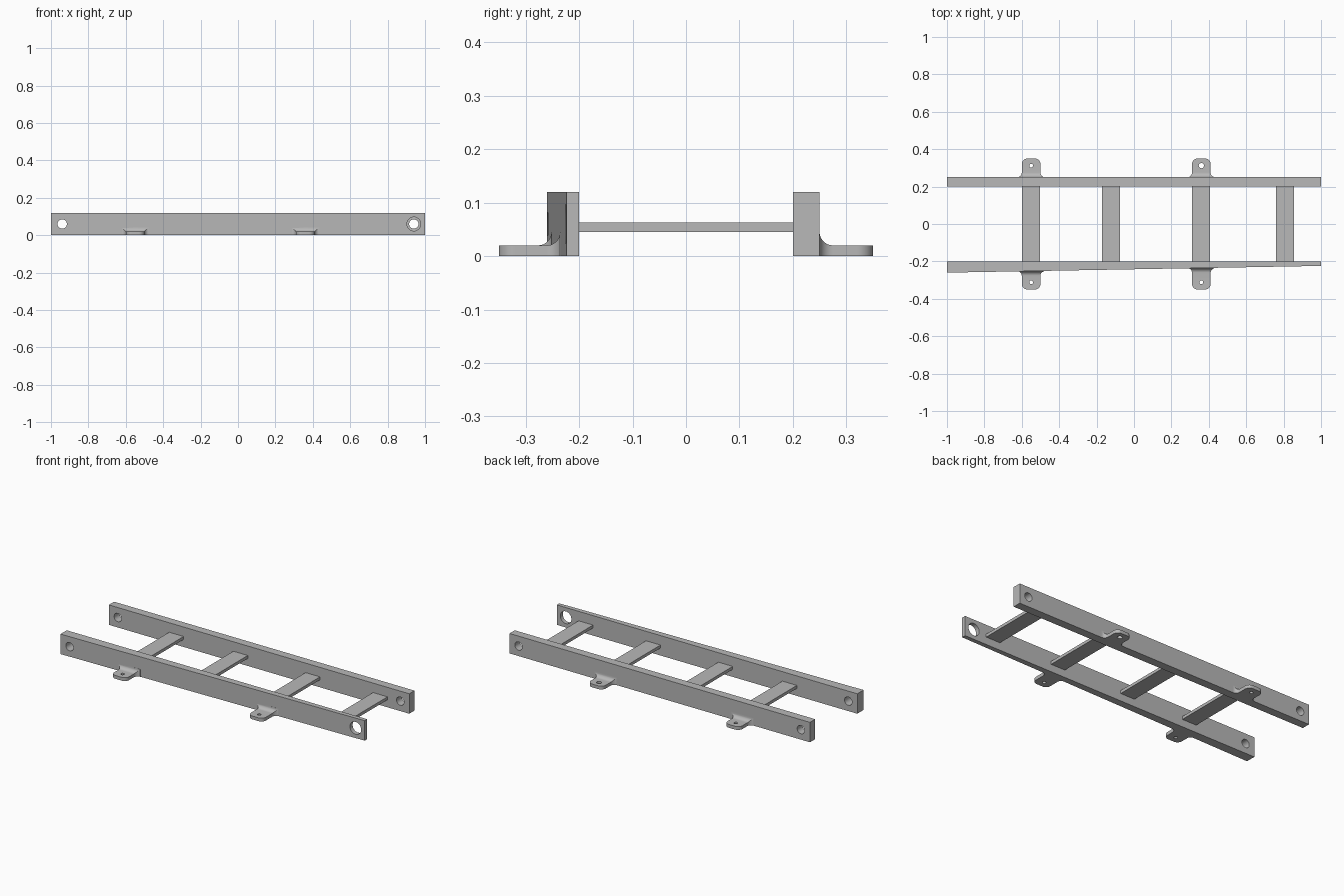
import bpy, bmesh, math

cube = bpy.data.objects.get("Cube")
if cube:
    bpy.data.objects.remove(cube, do_unlink=True)

grey = bpy.data.materials.new("plain grey")
grey.use_nodes = True
grey.diffuse_color = (0.48, 0.48, 0.48, 1)
grey.node_tree.nodes["Principled BSDF"].inputs["Base Color"].default_value = (0.48, 0.48, 0.48, 1)


def make_object(name, bm):
    bmesh.ops.recalc_face_normals(bm, faces=bm.faces)
    mesh = bpy.data.meshes.new(name)
    bm.to_mesh(mesh)
    bm.free()
    mesh.materials.append(grey)
    obj = bpy.data.objects.new(name, mesh)
    bpy.context.collection.objects.link(obj)
    return obj


def loft(name, rings):
    """Skin a row of equal-sized closed sections and cap both ends."""
    bm = bmesh.new()
    rows = [[bm.verts.new(p) for p in ring] for ring in rings]
    for a, b in zip(rows, rows[1:]):
        for i in range(len(a)):
            j = (i + 1) % len(a)
            bm.faces.new((a[i], a[j], b[j], b[i]))
    bm.faces.new(rows[0])
    bm.faces.new(rows[-1])
    return make_object(name, bm)


def prism(name, outline, z0, z1):
    return loft(name, [[(x, y, z) for x, y in outline] for z in (z0, z1)])


def drill(obj, center, radius, axis):
    """Cut a round hole through the object along the y or z axis."""
    cx, cy, cz = center
    rings = []
    for d in (-0.1, 0.1):
        ring = []
        for i in range(32):
            u = radius * math.cos(math.tau * i / 32)
            v = radius * math.sin(math.tau * i / 32)
            ring.append((cx + u, cy + d, cz + v) if axis == "y" else (cx + u, cy + v, cz + d))
        rings.append(ring)
    cutter = loft("hole_cutter", rings)
    cutter.hide_render = True
    mod = obj.modifiers.new("hole", "BOOLEAN")
    mod.operation = "DIFFERENCE"
    mod.solver = "EXACT"
    mod.object = cutter
    bpy.context.view_layer.objects.active = obj
    bpy.ops.object.modifier_apply(modifier=mod.name)
    bpy.data.objects.remove(cutter, do_unlink=True)


def smooth(obj):
    bpy.ops.object.select_all(action="DESELECT")
    obj.select_set(True)
    bpy.context.view_layer.objects.active = obj
    bpy.ops.object.shade_smooth_by_angle(angle=math.radians(30))


def front_wall(x):
    """Distance of the tapering front rail's outer face from the middle."""
    return 0.242 - 0.018 * x


# Side rails: the back one is straight, the front one tapers
back_rail = prism("back_rail", [(-1, 0.2), (1, 0.2), (1, 0.25), (-1, 0.25)], 0, 0.12)
front_rail = prism("front_rail", [(-1, -0.2), (1, -0.2), (1, -front_wall(1)),
                                  (-1, -front_wall(-1))], 0, 0.12)
for rail, side in ((back_rail, 1), (front_rail, -1)):
    for x in (-0.94, 0.94):
        radius = 0.037 if rail == front_rail and x > 0 else 0.025
        drill(rail, (x, 0.22 * side, 0.06), radius, "y")
    smooth(rail)

# Flat rungs between the rails
for i, x in enumerate((-0.55, -0.123, 0.358, 0.807)):
    w = 0.048
    prism(f"rung_{i + 1}", [(x - w, -0.2), (x + w, -0.2), (x + w, 0.2), (x - w, 0.2)],
          0.045, 0.063)


def mounting_tab(name, x, side, wall, hole):
    """Tab with rounded outer corners and a flared root."""
    flare, corner, tip, half, steps = 0.025, 0.03, 0.35, 0.05, 10
    sections = [(wall - 0.015, half + flare, 0.02 + flare)]
    for i in range(steps + 1):
        a = math.pi / 2 * i / steps
        grow = flare * (1 - math.sin(a))
        sections.append((wall + flare * (1 - math.cos(a)), half + grow, 0.02 + grow))
    for i in range(steps + 1):
        a = math.pi / 2 * i / steps
        sections.append((tip - corner * (1 - math.sin(a)),
                         half - corner * (1 - math.cos(a)), 0.02))
    rings = [[(x - w, side * y, 0), (x + w, side * y, 0),
              (x + w, side * y, h), (x - w, side * y, h)] for y, w, h in sections]
    tab = loft(name, rings)
    drill(tab, (x, side * 0.312, 0.01), hole, "z")
    smooth(tab)


# Mounting tabs on the outside of both rails
for label, x in (("right", -0.55), ("left", 0.36)):
    mounting_tab(f"back_{label}_tab", x, 1, 0.25, 0.014 if x > 0 else 0.01)
    mounting_tab(f"front_{label}_tab", x, -1, front_wall(x), 0.01)
